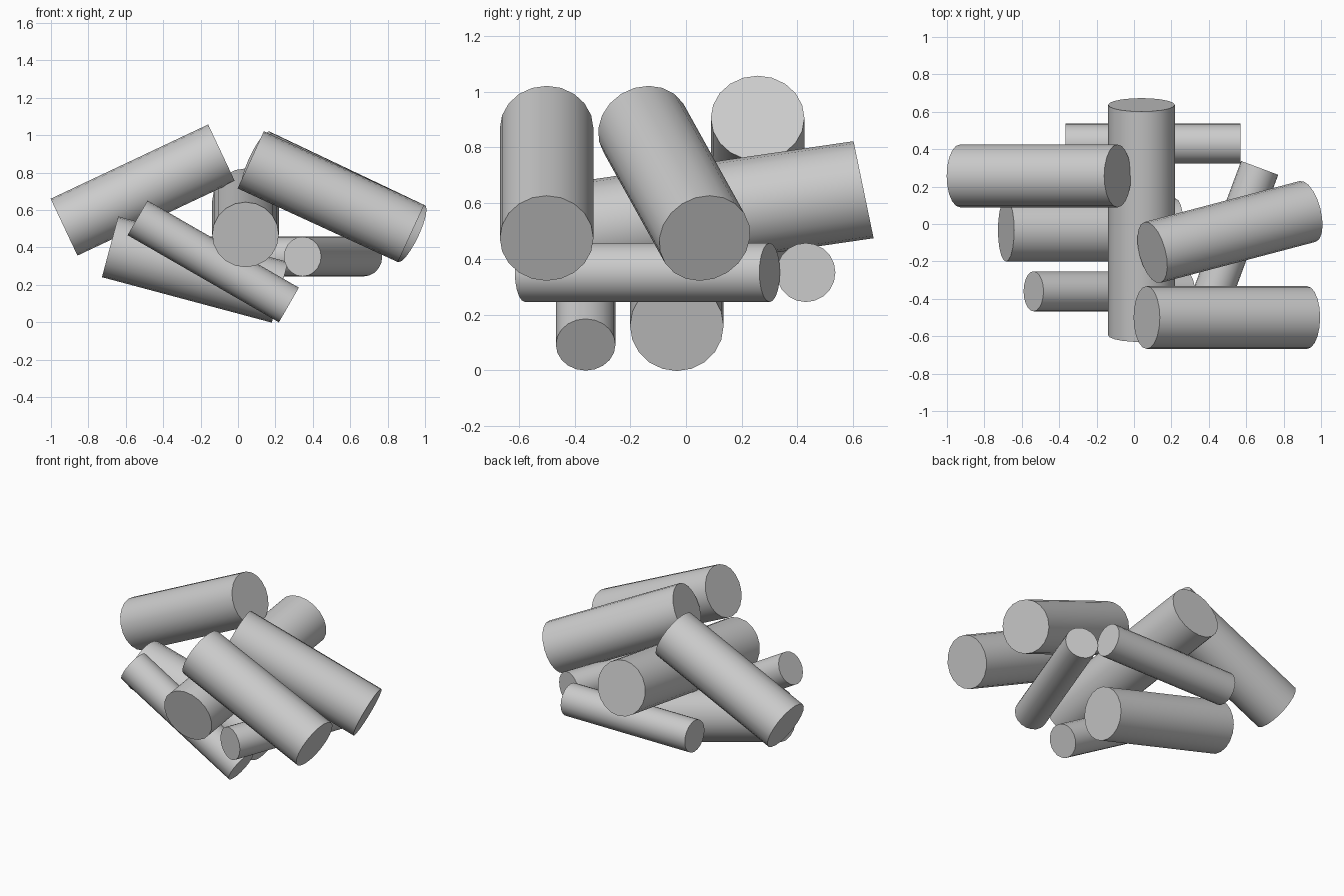
import bpy
from mathutils import Vector, Matrix

if "Cube" in bpy.data.objects:
    bpy.data.objects.remove(bpy.data.objects["Cube"])


def log(name, a, b, r, u=None, v=None):
    """Cylinder from end centre a to end centre b; u, v are optional cap half-axes."""
    a, b = Vector(a), Vector(b)
    axis = b - a
    if u is None:
        u = Vector((0, 0, 1)).cross(axis).normalized() * r
        v = axis.cross(u).normalized() * r
    u, v = Vector(u), Vector(v)
    bpy.ops.mesh.primitive_cylinder_add(vertices=20, radius=1, depth=1)
    ob = bpy.context.object
    ob.name = name
    m = Matrix((u, v, axis)).transposed().to_4x4()
    m.translation = (a + b) / 2
    ob.data.transform(m)
    bpy.ops.object.shade_smooth_by_angle()
    return ob


# Thick logs leaning on the pile
log("upper_left_log", (-.93, .257, .508), (-.088, .257, .905), .168)
log("front_right_log", (.068, -.50, .868), (.925, -.50, .474), .168)
log("angled_right_log", (.098, -.152, .868), (.928, .067, .474), .168)
log("lower_left_log", (-.684, -.033, .403), (.224, -.033, .16), .168)

# Central log, with caps slightly skewed from its axis
log("central_log", (.04, -.595, .468), (.04, .637, .648), .178,
    u=(-.178, 0, 0), v=(0, -.036, .174))

# Thin logs
log("front_left_stick", (-.537, -.36, .558), (.272, -.36, .092), .107)
log("angled_right_stick", (.345, -.577, .351), (.672, .30, .351), .106)
log("back_stick", (-.366, .43, .351), (.569, .43, .351), .106)
